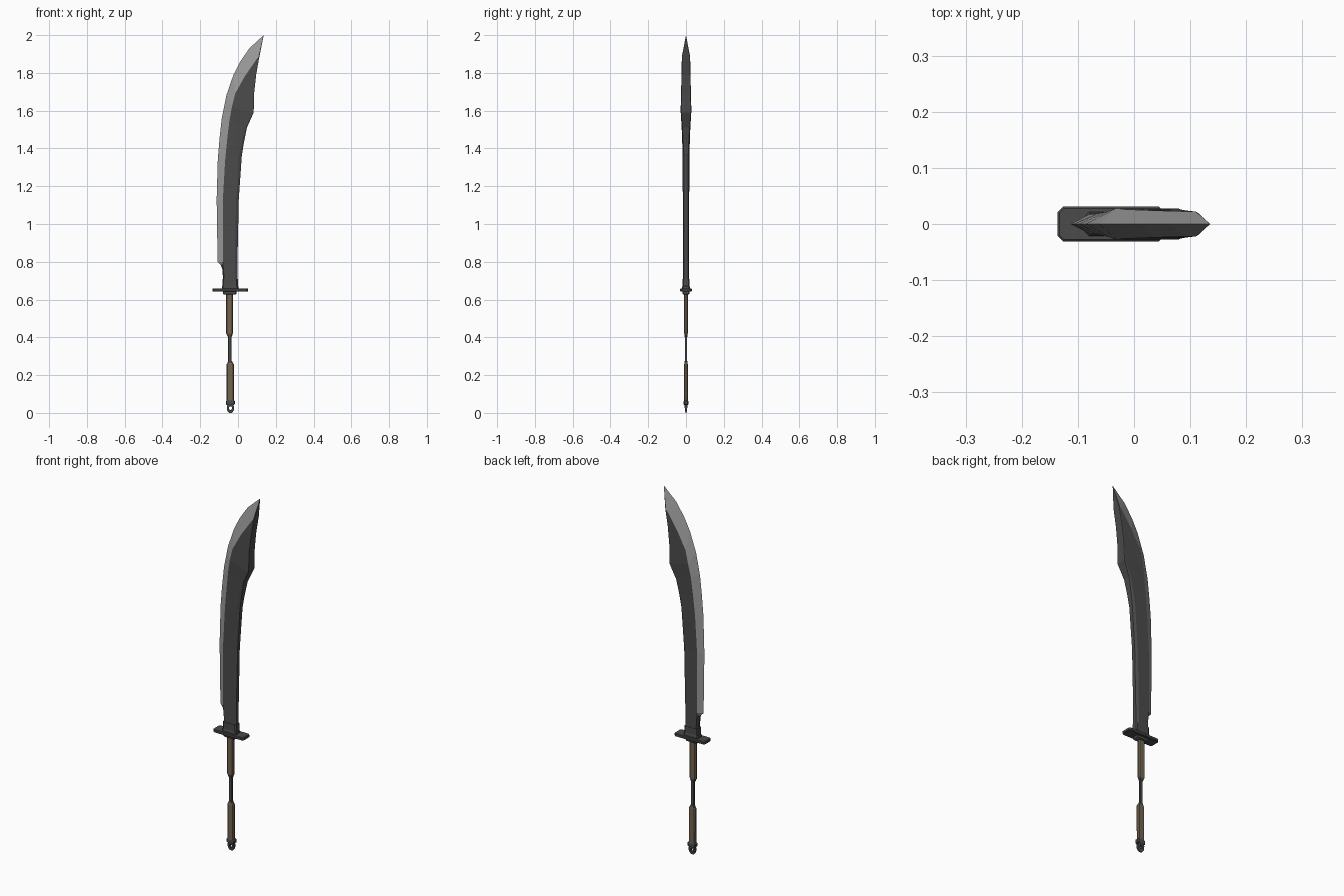
import bpy
import bmesh
from math import cos, sin, pi

if "Cube" in bpy.data.objects:
    bpy.data.objects.remove(bpy.data.objects["Cube"])


def material(name, rgb):
    mat = bpy.data.materials.new(name)
    mat.use_nodes = True
    mat.diffuse_color = (*rgb, 1)
    mat.node_tree.nodes["Principled BSDF"].inputs["Base Color"].default_value = (*rgb, 1)
    return mat


DARK_STEEL = material("dark steel", (0.07, 0.07, 0.07))
EDGE_STEEL = material("ground edge steel", (0.32, 0.32, 0.32))
WRAP = material("brown grip", (0.17, 0.13, 0.08))


def finish(name, bm, *materials):
    """Turn a bmesh into a flat shaded object."""
    bmesh.ops.recalc_face_normals(bm, faces=bm.faces)
    mesh = bpy.data.meshes.new(name)
    bm.to_mesh(mesh)
    bm.free()
    for mat in materials:
        mesh.materials.append(mat)
    obj = bpy.data.objects.new(name, mesh)
    bpy.context.scene.collection.objects.link(obj)
    return obj


def bridge(bm, ring_a, ring_b):
    """Join two equal closed rings of vertices with quads."""
    count = len(ring_a)
    faces = []
    for i in range(count):
        j = (i + 1) % count
        faces.append(bm.faces.new((ring_a[i], ring_a[j], ring_b[j], ring_b[i])))
    return faces


def stacked(name, mat, centre, sections, cut=0.3):
    """Loft chamfered rectangles given as (height, half width, half depth)."""
    bm = bmesh.new()
    rings = []
    for z, w, d in sections:
        c = cut * min(w, d)
        outline = [(w, d - c), (w - c, d), (c - w, d), (-w, d - c),
                   (-w, c - d), (c - w, -d), (w - c, -d), (w, c - d)]
        rings.append([bm.verts.new((centre + x, y, z)) for x, y in outline])
    for low, high in zip(rings, rings[1:]):
        bridge(bm, low, high)
    bm.faces.new(rings[0])
    bm.faces.new(rings[-1])
    return finish(name, bm, mat)


# Blade: each row gives cutting edge, bevel line, spine, half thickness, spine chamfer
ROWS = [
    ((-.080, .65), (-.072, .65), (-.003, .65), .017, .014),
    ((-.080, .72), (-.074, .72), (-.003, .72), .017, .014),
    ((-.083, .76), (-.077, .76), (-.003, .76), .017, .014),
    ((-.092, .785), (-.08, .785), (-.003, .785), .017, .014),
    ((-.108, .80), (-.08, .80), (-.003, .80), .017, .014),
    ((-.113, 1.13), (-.08, 1.13), (.004, 1.13), .017, .014),
    ((-.107, 1.34), (-.068, 1.34), (.02, 1.36), .018, .013),
    ((-.098, 1.45), (-.057, 1.45), (.031, 1.43), .020, .011),
    ((-.086, 1.56), (-.045, 1.55), (.047, 1.51), .023, .008),
    ((-.062, 1.68), (-.032, 1.62), (.083, 1.59), .028, .004),
    ((-.024, 1.79), (-.015, 1.69), (.085, 1.69), .026, .003),
    ((.012, 1.86), (.035, 1.78), (.096, 1.79), .024, .003),
    ((.06, 1.93), (.1, 1.875), (.113, 1.885), .022, .003),
]
FIRST_SHARP_ROW = 3

bm = bmesh.new()
rings = []
for edge, bevel, spine, t, c in ROWS:
    inner = t - c * 0.5
    half = [(*bevel, t), (spine[0] - c, spine[1], t), (*spine, inner)]
    points = [(*edge, 0)] + half + [(x, z, -y) for x, z, y in reversed(half)]
    rings.append([bm.verts.new((x, y, z)) for x, z, y in points])
for row, (low, high) in enumerate(zip(rings, rings[1:])):
    strips = bridge(bm, low, high)
    if row >= FIRST_SHARP_ROW:
        strips[0].material_index = strips[-1].material_index = 1
bm.faces.new(rings[0])

# Pointed tip, ground on both flanks
tip = bm.verts.new((.136, 0, 2))
last = rings[-1]
for i in range(len(last)):
    face = bm.faces.new((last[i], last[(i + 1) % len(last)], tip))
    face.material_index = 1 if i in (0, 1, 5, 6) else 0
finish("blade", bm, DARK_STEEL, EDGE_STEEL)

# Guard plate with collars above and below
stacked("guard", DARK_STEEL, -.041,
        [(.642, .092, .028), (.645, .095, .031), (.656, .095, .031), (.659, .092, .028)])
stacked("blade_collar", DARK_STEEL, -.042,
        [(.655, .044, .021), (.668, .044, .021), (.672, .041, .019), (.71, .041, .019)])
stacked("lower_collar", DARK_STEEL, -.044,
        [(.626, .030, .013), (.630, .036, .018), (.645, .036, .018)])

# Bare tang joining the two grip sections
stacked("tang", DARK_STEEL, -.043, [(.06, .009, .006), (.63, .009, .006)])
stacked("upper_grip", WRAP, -.045,
        [(.412, .013, .007), (.424, .019, .010), (.63, .019, .010)], 0.5)
stacked("upper_grip_ferrule", DARK_STEEL, -.044,
        [(.403, .010, .007), (.414, .015, .009)], 0.5)
stacked("lower_grip", WRAP, -.041,
        [(.06, .019, .010), (.255, .020, .010), (.266, .014, .008)], 0.5)
stacked("lower_grip_ferrule", DARK_STEEL, -.042,
        [(.264, .015, .009), (.276, .010, .007)], 0.5)

# Pommel band and pierced lug
stacked("pommel_band", DARK_STEEL, -.040,
        [(.042, .019, .010), (.047, .024, .013), (.062, .024, .013), (.067, .020, .010)])

bm = bmesh.new()
loops = []
for radius_x, radius_z, side in ((.019, .025, 1), (.008, .009, 1),
                                 (.008, .009, -1), (.019, .025, -1)):
    loop = []
    for k in range(8):
        a = (k + 0.5) * pi / 4
        z = .025 + radius_z * sin(a) / cos(pi / 8)
        loop.append(bm.verts.new((-.040 + radius_x * cos(a) / cos(pi / 8),
                                  side * (.003 + z * 0.14), z)))
    loops.append(loop)
for i in range(4):
    bridge(bm, loops[i], loops[(i + 1) % 4])
finish("pommel_lug", bm, DARK_STEEL)
